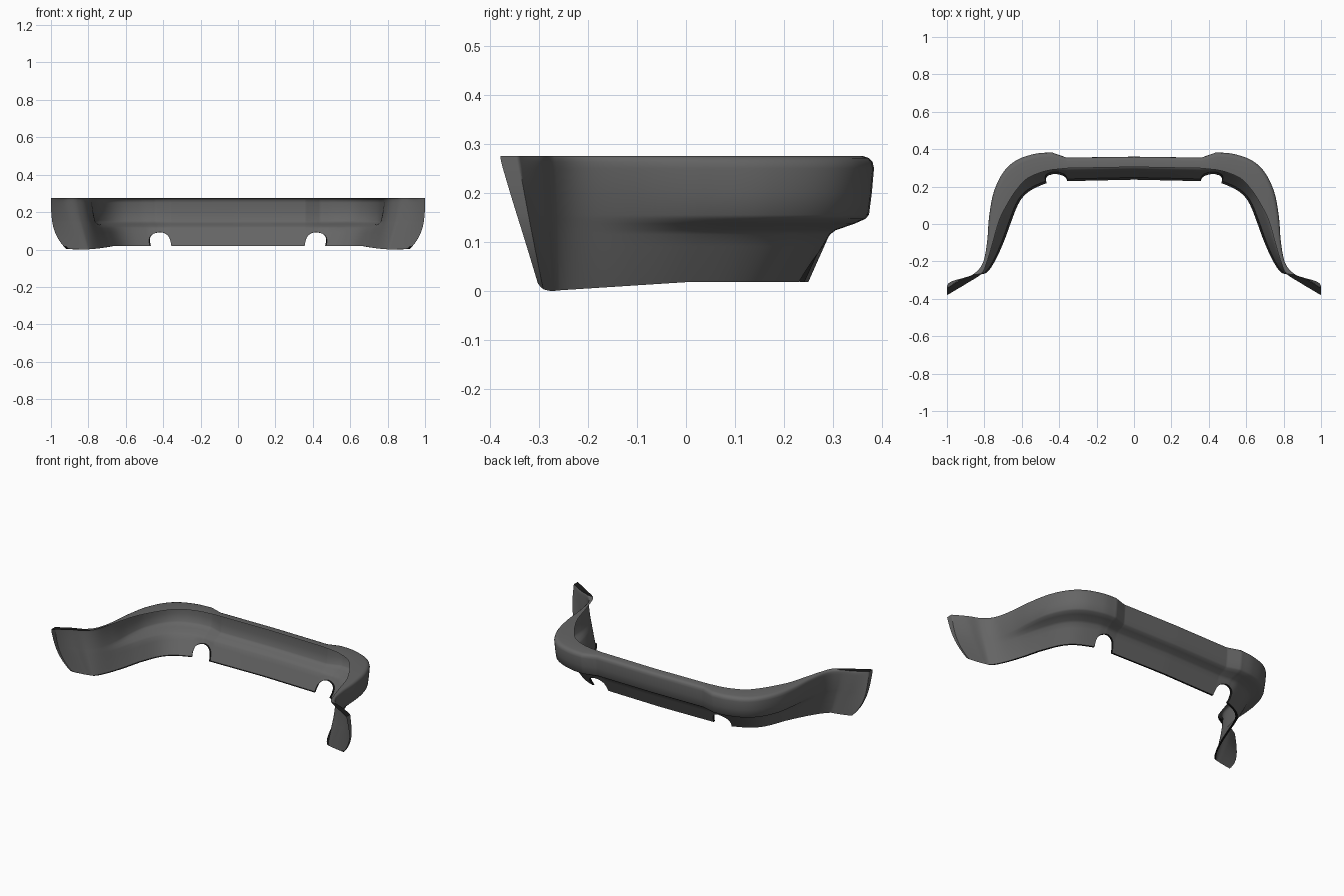
import bpy, bmesh, math
from mathutils import Vector

if "Cube" in bpy.data.objects:
    bpy.data.objects.remove(bpy.data.objects["Cube"])

TOP = 0.275
STEPS = 10

# Plan guide curves for one half, from the middle out to the flared tip
OUTER = [(0, .36), (.36, .355), (.44, .383), (.53, .375), (.63, .34), (.70, .275), (.75, .17),
         (.775, .04), (.787, -.1), (.81, -.21), (.86, -.268), (.93, -.298), (1, -.343), (1, -.38)]
LIP = [(0, .305), (.36, .298), (.44, .29), (.5, .275), (.575, .24), (.63, .18), (.675, .11),
       (.72, .02), (.755, -.1), (.785, -.2), (.815, -.265), (.89, -.315), (.985, -.372), (1, -.38)]
BOTTOM = [(0, .249), (.36, .241), (.43, .236), (.47, .23), (.55, .195), (.6, .155), (.635, .1),
          (.67, .01), (.71, -.1), (.755, -.2), (.8, -.262), (.86, -.29), (1, -.342), (1, -.365)]
LAST = len(OUTER) - 1
STRAIGHT = (0, 1, LAST - 1)
TIP = 10
# Exhaust notch spans two of the guide points
NOTCH_X, NOTCH_R = .415, .0551
NOTCH_START, NOTCH_END = 1, 3


def clamp(v):
    return max(0.0, min(1.0, v))


def mix(a, b, t):
    return a + (b - a) * t


def guide(points, s):
    """Smooth curve through the points, with straight runs at the creases."""
    i = min(int(s), LAST - 1)
    t = s - i
    p = [Vector(q) for q in points]
    a, b = p[i], p[i + 1]
    if i in STRAIGHT:
        return a.lerp(b, t)
    before = a - b + a if i - 1 in STRAIGHT else p[i - 1]
    after = b - a + b if i + 1 in STRAIGHT else p[i + 2]
    m0, m1 = (b - before) / 2, (after - a) / 2
    return (a * (2 * t**3 - 3 * t**2 + 1) + m0 * (t**3 - 2 * t**2 + t)
            + b * (3 * t**2 - 2 * t**3) + m1 * (t**3 - t**2))


# Height, inset with the ledge, inset where the ledge has faded out
UPPER = [(TOP, .16, .14), (.271, .07, .06), (.263, .02, .02), (.25, 0, .02), (.2, .03, .14),
         (.155, .07, .3), (.147, .12, .34), (.137, .27, .39), (.124, .53, .45), (.115, .61, .49)]


def section(s):
    """Points down one cross-section, from the inner lip to the bottom rim."""
    out, lip, low = (guide(c, s) for c in (OUTER, LIP, BOTTOM))
    ledge = clamp((out.y + .25) / .42)
    ledge = ledge * ledge * (3 - 2 * ledge)
    pts = [Vector((lip.x, lip.y, TOP))]
    for z, with_ledge, plain in UPPER:
        p = out.lerp(low, mix(plain, with_ledge, ledge))
        pts.append(Vector((p.x, p.y, z)))
    # lower wall, rising over the exhaust notch
    knee = pts[-1]
    base = .018 * clamp((low.y + .28) / .28) + .015 * clamp((s - TIP - 1) / 2) ** 2
    foot = Vector((low.x, low.y, base))
    dx = low.x - NOTCH_X
    if abs(dx) < NOTCH_R:
        edge_z = .037 + math.sqrt(NOTCH_R**2 - dx**2)
        foot = knee.lerp(foot, (knee.z - edge_z) / (knee.z - base))
    pts += [knee.lerp(foot, t) for t in (.25, .5, .75, .9, 1)]
    # narrow rim turned inward along the bottom edge
    inner = min(s, LAST - 2)
    inward = (guide(BOTTOM, inner) - guide(OUTER, inner)).normalized() * .012
    pts.append(foot + Vector((inward.x, inward.y, .001)))
    return pts


def build_half():
    bm = bmesh.new()
    root = section(TIP)
    samples = [k / STEPS for k in range(LAST * STEPS + 1)]
    samples = sorted(samples + [NOTCH_START - .01, NOTCH_END + .01])
    columns = []
    for s in samples:
        pts = section(s)
        # taper the flared tip towards its foot
        if s > TIP:
            for p, r in zip(pts, root):
                drop = 1 - p.z / TOP
                p.x = mix(r.x, p.x, 1 - .42 * drop**3)
                p.y = mix(r.y, p.y, 1 - .65 * drop)
        columns.append([bm.verts.new(p) for p in pts])
    for s, a, b in zip(samples, columns, columns[1:]):
        rows = len(a) - 1
        for i in range(rows):
            face = bm.faces.new((a[i], a[i + 1], b[i + 1], b[i]))
            # black on the bottom rim and on the top of the tip
            if i == rows - 1 or (i == 0 and s >= TIP):
                face.material_index = 1
    bmesh.ops.remove_doubles(bm, verts=bm.verts, dist=.0003)
    # outward is +y at the middle of the wall
    bm.normal_update()
    bm.faces.ensure_lookup_table()
    if bm.faces[4].normal.y < 0:
        bmesh.ops.reverse_faces(bm, faces=bm.faces)
    return bm


def make_material(name, value):
    mat = bpy.data.materials.new(name)
    mat.use_nodes = True
    color = (value, value, value, 1)
    mat.diffuse_color = color
    mat.node_tree.nodes["Principled BSDF"].inputs["Base Color"].default_value = color
    return mat


# Bumper shell, mirrored across the middle
mesh = bpy.data.meshes.new("bumper_shell")
bm = build_half()
bm.to_mesh(mesh)
bm.free()
mesh.materials.append(make_material("dark_grey_plastic", .13))
mesh.materials.append(make_material("black_edge", .01))
bumper = bpy.data.objects.new("bumper_shell", mesh)
bpy.context.collection.objects.link(bumper)
mirror = bumper.modifiers.new("mirror", "MIRROR")
mirror.use_clip = True

bpy.context.view_layer.objects.active = bumper
bumper.select_set(True)
bpy.ops.object.shade_smooth_by_angle(angle=math.radians(60))
